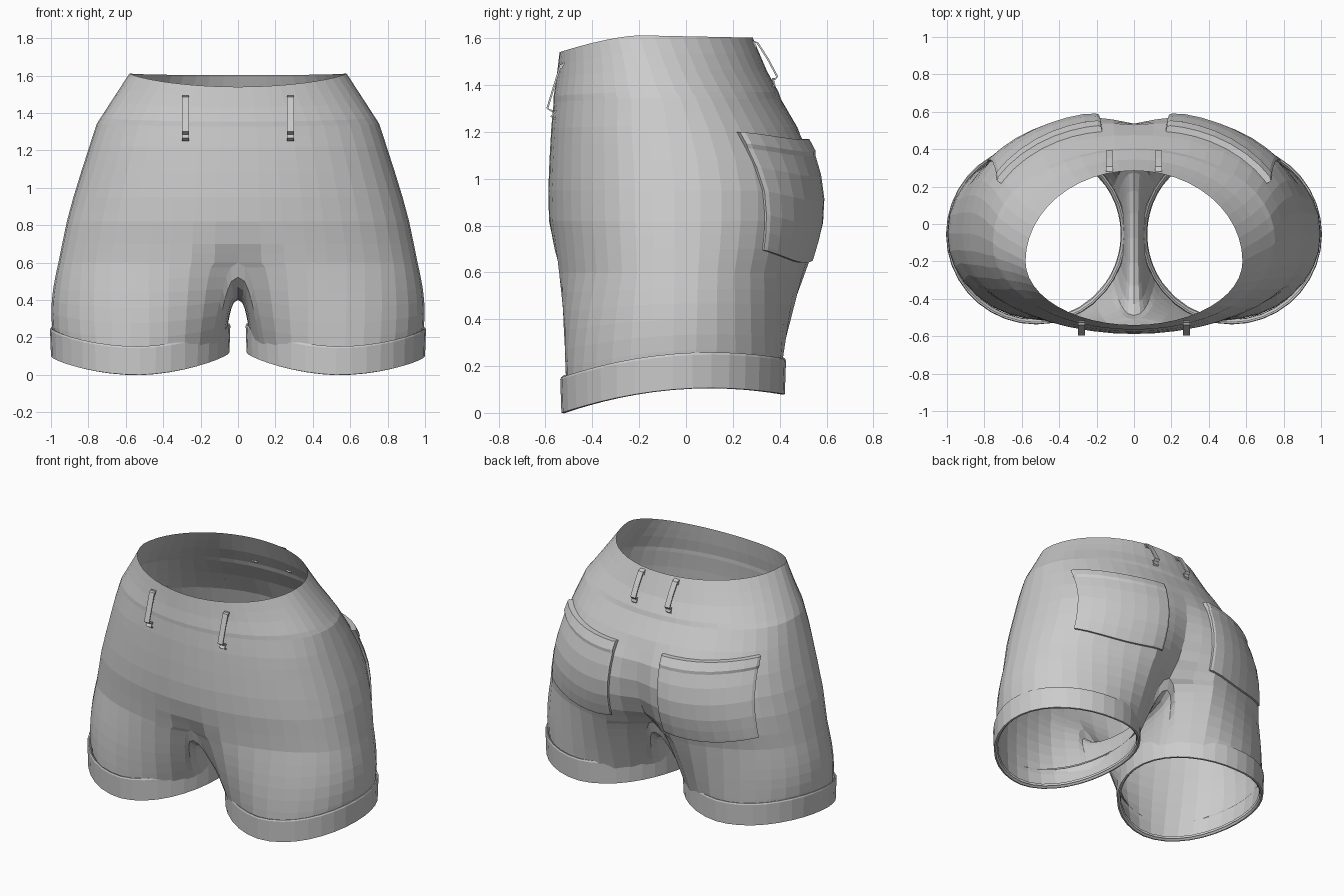
import bpy, bmesh
from math import sin, cos, pi, acos, exp, radians
from mathutils import Vector

if "Cube" in bpy.data.objects:
    bpy.data.objects.remove(bpy.data.objects["Cube"])

N, M = 24, 10           # outer columns and crotch columns per half

# height, half width, front y, back y, widest y, front dent, back cleft
KEYS = [(1.60, .58, -.54, .285, -.20, 0, 0), (1.46, .675, -.553, .345, -.15, 0, 0),
        (1.37, .735, -.565, .395, -.12, 0, 0), (1.34, .755, -.565, .405, -.10, 0, 0),
        (1.22, .795, -.575, .48, -.08, 0, .005), (1.08, .84, -.583, .56, -.06, 0, .03),
        (.95, .88, -.588, .597, -.05, 0, .06), (.82, .915, -.585, .597, -.05, 0, .085),
        (.70, .94, -.57, .572, -.05, .01, .12), (.60, .96, -.56, .538, -.05, .05, .18)]


def params(h):
    for a, b in zip(KEYS, KEYS[1:]):
        if h >= b[0] - 1e-6:
            f = (a[0] - h) / (a[0] - b[0])
            return [p + (q - p) * f for p, q in zip(a, b)][1:]
    return KEYS[-1][1:]


def surf(h, t, off=0):
    """Point on the hip surface; t runs from -90 (front) to 90 (back) degrees."""
    w, yf, yb, yc, df, db = params(h)
    x = (w + off) * cos(t)
    g = exp(-(x / .15) ** 2)
    full = 1 - .14 * min(1, max(0, (1.5 - h) / .3))     # squarer below the waist
    s = abs(sin(t)) ** full
    y = yc + s * (yb - yc + off if t > 0 else yf - yc - off)
    y += -db * g if t > 0 else df * g
    k = min(1, max(0, (h - 1.2) / .4)) ** 1.5
    z = h + k * (.012 - .072 * max(0, -sin(t)) ** 1.5 - .01 * max(0, sin(t)))
    return Vector((x if abs(x) > 1e-5 else 0, y, z))


def hem(a, off, up):
    """Point on the leg opening at angle a (0 = outer side)."""
    r = .458 + off
    u = sin(a)
    return Vector((.523 + r * cos(a), -.055 + r * u,
                   .1 + .04 * u - .06 * u * u + .02 * max(0, -cos(a)) + up))


def bridge(bm, a, b, closed):
    n = len(a)
    for i in range(n if closed else n - 1):
        j = (i + 1) % n
        bm.faces.new((a[i], b[i], b[j], a[j]))


def finish(bm, name):
    bmesh.ops.recalc_face_normals(bm, faces=bm.faces)
    me = bpy.data.meshes.new(name)
    bm.to_mesh(me)
    bm.free()
    ob = bpy.data.objects.new(name, me)
    bpy.context.collection.objects.link(ob)
    ob.modifiers.new("mirror", 'MIRROR').merge_threshold = .001
    return ob


def loft(name, rows, closed):
    bm = bmesh.new()
    vs = [[bm.verts.new(p) for p in r] for r in rows]
    for a, b in zip(vs, vs[1:]):
        bridge(bm, a, b, closed)
    return finish(bm, name)


# shorts body: hip rings, then crotch saddle, then leg rings
bm = bmesh.new()
ts = [-pi / 2 + pi * i / N for i in range(N + 1)]
heights = [1.60, 1.53, 1.46, 1.37, 1.34, 1.28, 1.22, 1.15, 1.08, 1.01, .95, .88, .82, .76, .70, .65, .60]
prev = None
for h in heights:
    pts = [surf(h, t) for t in ts]
    row = [bm.verts.new(p) for p in pts]
    if prev:
        bridge(bm, prev, row, False)
    prev = row
yB, yF = pts[-1].y, pts[0].y
saddle = []
for k in range(1, M):
    a = pi * k / M
    saddle.append(Vector((0, (yB + yF) / 2 + (yB - yF) / 2 * cos(a), .6 - .2 * sin(a) ** .8)))
top = pts + saddle
prev = prev + [bm.verts.new(p) for p in saddle]
A = radians(145)
angs = [-A + 2 * A * i / N for i in range(N + 1)] + [A + (2 * pi - 2 * A) * k / M for k in range(1, M)]
for s in (.05, .15, .28, .42, .56, .7, .85, 1):
    row = []
    for p, a in zip(top, angs):
        q = hem(a, -.006, .02)
        v = p.lerp(q, s)
        inner = max(0, -cos(a))
        v.x += (q.x - p.x) * (s ** .4 - s) * inner + .03 * sin(pi * s) * max(0, cos(a))
        v.y -= .015 * sin(pi * s) * max(0, -sin(a))
        row.append(bm.verts.new(v))
    bridge(bm, prev, row, True)
    prev = row
finish(bm, "shorts_body")

# turned-up leg cuffs
prof = [(-.002, .13), (.012, .15), (.020, .152), (.024, .142), (.019, .0), (.008, -.002), (-.004, .01)]
loft("leg_cuff", [[hem(2 * pi * i / 36, o, u) for i in range(36)] for o, u in prof], True)


# back pockets: padded patches that follow the hip surface
def pocket_point(a, b, off):
    xo, xi = .71 + .07 * b, .17 + .03 * b
    x = xi + (xo - xi) * a
    ztop = 1.17 + .03 * a - .015 * sin(pi * a)
    zbot = .66 + .035 * a - .035 * sin(pi * a)
    h = ztop + (zbot - ztop) * b
    return surf(h, acos(min(1, x / params(h)[0])), off)


U = [0, 0, .025, .15, .3, .45, .6, .75, .88, .975, 1, 1]
V = [0, 0, .02, .10, .14, .3, .5, .7, .85, .97, 1, 1]
rows = []
for j, b in enumerate(V):
    row = []
    for i, a in enumerate(U):
        edge = i in (0, len(U) - 1) or j in (0, len(V) - 1)
        lift = .034 if b <= .1 else .014 + .010 * (1 - b)
        if a in (0, 1):
            lift *= .75
        row.append(pocket_point(a, b, 0 if edge else lift))
    rows.append(row)
loft("back_pocket", rows, False)


# belt loops: thin bent straps
def belt_loop(name, x, path):
    bm = bmesh.new()
    prev = None
    n = len(path)
    for i, (y, z) in enumerate(path):
        a, b = path[max(0, i - 1)], path[min(n - 1, i + 1)]
        d = Vector((b[0] - a[0], b[1] - a[1])).normalized() * .004
        row = [bm.verts.new((x + sx * .019, y + k * d.y, z - k * d.x))
               for sx, k in ((-1, -1), (1, -1), (1, 1), (-1, 1))]
        if prev:
            bridge(bm, prev, row, True)
        else:
            bm.faces.new(row)
        prev = row
    bm.faces.new(prev)
    finish(bm, name)


belt_loop("front_belt_loop", .28, [(-.535, 1.47), (-.52, 1.495), (-.535, 1.485), (-.565, 1.39),
                                   (-.592, 1.30), (-.575, 1.29), (-.555, 1.29), (-.575, 1.265), (-.555, 1.255)])
belt_loop("back_belt_loop", .13, [(.30, 1.56), (.285, 1.59), (.305, 1.58), (.35, 1.51),
                                  (.39, 1.435), (.38, 1.425), (.37, 1.43), (.378, 1.40), (.365, 1.39)])
